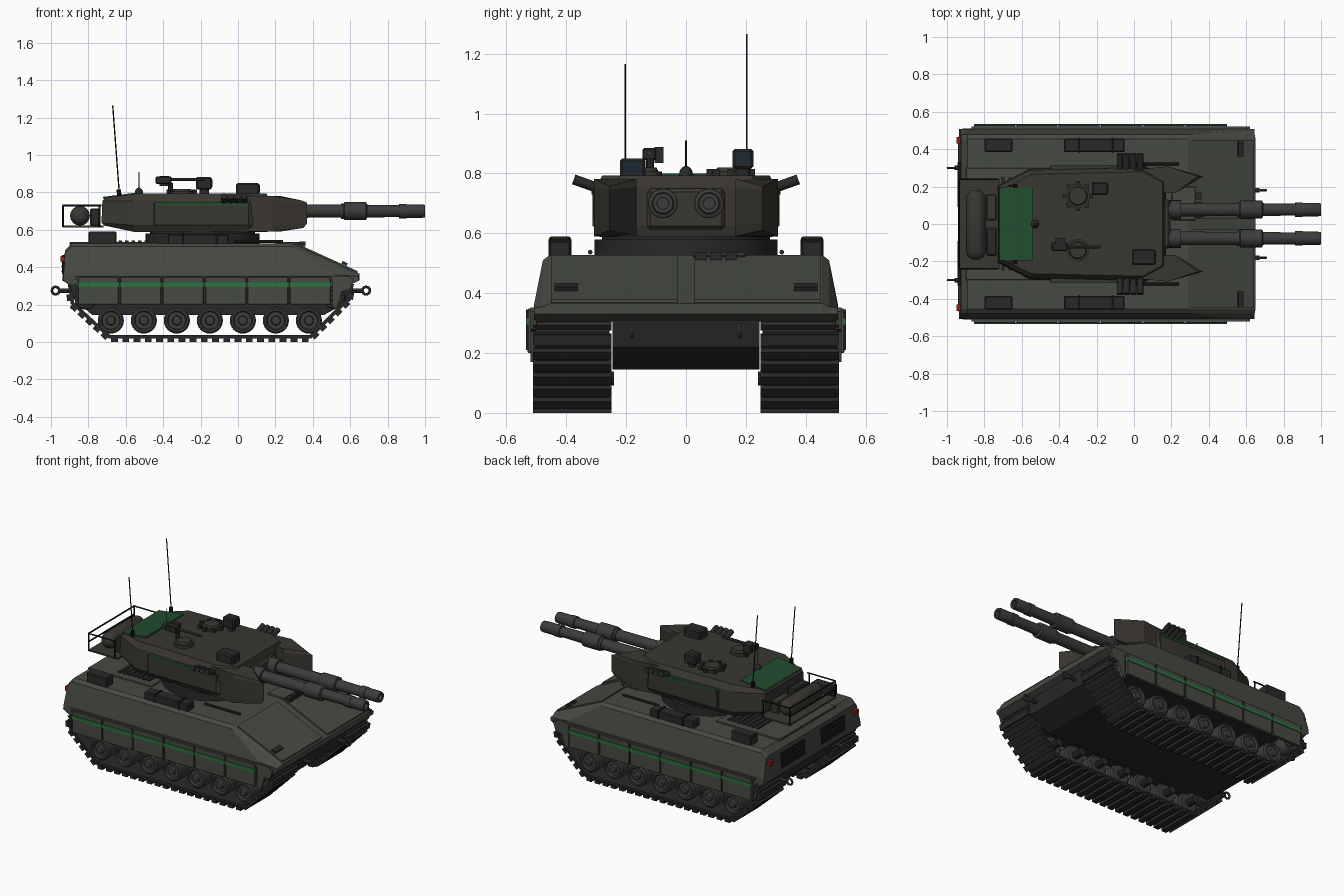
import bpy, bmesh, math
from mathutils import Vector, Matrix

if "Cube" in bpy.data.objects:
    bpy.data.objects.remove(bpy.data.objects["Cube"])


def mat(name, rgb):
    m = bpy.data.materials.new(name)
    m.diffuse_color = (*rgb, 1)
    m.use_nodes = True
    m.node_tree.nodes["Principled BSDF"].inputs["Base Color"].default_value = m.diffuse_color
    return m


HULL = mat("hull_paint", (0.062, 0.067, 0.056))
TURRET = mat("turret_paint", (0.042, 0.038, 0.031))
DARK = mat("dark_metal", (0.022, 0.022, 0.021))
STEEL = mat("gun_steel", (0.045, 0.045, 0.042))
BLACK = mat("black", (0.006, 0.006, 0.006))
GREEN = mat("green_panel", (0.016, 0.075, 0.027))
STRIPE = mat("green_stripe", (0.024, 0.16, 0.048))
RED = mat("red_lamp", (0.3, 0.01, 0.01))
GLASS = mat("glass", (0.012, 0.022, 0.03))


def finish(name, bm, m, smooth=False):
    bmesh.ops.recalc_face_normals(bm, faces=bm.faces)
    me = bpy.data.meshes.new(name)
    bm.to_mesh(me)
    bm.free()
    me.materials.append(m)
    if smooth:
        me.shade_smooth()
        me.set_sharp_from_angle(angle=math.radians(35))
    ob = bpy.data.objects.new(name, me)
    bpy.context.collection.objects.link(ob)
    return ob


def loft(name, rings, m, smooth=False):
    """Join equal-length rings of points and cap both ends."""
    bm = bmesh.new()
    vs = [[bm.verts.new(p) for p in r] for r in rings]
    n = len(rings[0])
    for a, b in zip(vs, vs[1:]):
        for i in range(n):
            bm.faces.new((a[i], a[(i + 1) % n], b[(i + 1) % n], b[i]))
    bm.faces.new(vs[0])
    bm.faces.new(vs[-1])
    return finish(name, bm, m, smooth)


def prism(name, pts, y0, y1, m):
    return loft(name, [[(x, y, z) for x, z in pts] for y in (y0, y1)], m)


def box(name, lo, hi, m, bevel=0.0, rot=None):
    lo, hi = Vector(lo), Vector(hi)
    bm = bmesh.new()
    bmesh.ops.create_cube(bm, size=1)
    bmesh.ops.scale(bm, vec=hi - lo, verts=bm.verts)
    if bevel:
        bmesh.ops.bevel(bm, geom=bm.edges[:], offset=bevel, segments=1, affect='EDGES')
    if rot:
        bmesh.ops.rotate(bm, matrix=Matrix.Rotation(rot[1], 3, rot[0]), verts=bm.verts)
    bmesh.ops.translate(bm, vec=(lo + hi) / 2, verts=bm.verts)
    return finish(name, bm, m)


def lathe(name, origin, axis, prof, m, n=20):
    """Revolve (distance, radius) pairs about an axis."""
    q = Vector((0, 0, 1)).rotation_difference(Vector(axis).normalized())
    o = Vector(origin)
    rings = [[o + q @ Vector((r * math.cos(2 * math.pi * i / n), r * math.sin(2 * math.pi * i / n), t))
              for i in range(n)] for t, r in prof]
    return loft(name, rings, m, True)


def rod(name, a, b, r, m, n=8, r2=None):
    d = Vector(b) - Vector(a)
    return lathe(name, a, d, [(0, r), (d.length, r2 or r)], m, n)


# Upper hull: side profile lofted across the width, with sloped sides
mid = [(-.94, .33), (-.925, .49), (-.89, .528), (.29, .528), (.65, .365), (.65, .33), (.6, .305), (-.9, .305)]
edge = [(-.935, .33), (-.925, .475), (-.89, .51), (.29, .51), (.645, .355), (.645, .33), (.6, .305), (-.9, .305)]
side = [(-.935, .33), (-.932, .355), (-.91, .36), (.52, .36), (.645, .35), (.645, .33), (.6, .305), (-.9, .305)]
loft("upper_hull", [[(x, y, z) for x, z in p] for y, p in
     ((-.508, side), (-.478, edge), (-.455, mid), (.455, mid), (.478, edge), (.508, side))], HULL)
prism("lower_hull", [(-.91, .31), (-.9, .25), (-.78, .145), (.46, .145), (.6, .22), (.62, .31)], -.245, .245, DARK)
for s in (-1, 1):
    # Glacis plates, lying on the front slope
    a, b = sorted((s * .028, s * .45))
    prism("glacis_plate", [(.31, .519), (.31, .528), (.64, .379), (.64, .369)], a, b, HULL)
    a, b = sorted((s * .36, s * .44))
    box("headlight", (.555, a, .413), (.585, b, .428), DARK, rot=('Y', .43))

# Track outline shared by both sides
LOOP = [(-.69, .018), (.39, .018), (.595, .223), (.605, .27), (.56, .31), (-.85, .31), (-.9, .27), (-.895, .205)]


def track(s):
    n = len(LOOP)
    cen = Vector((-.15, .17))
    inner = []
    for i in range(n):
        p, a, b = (Vector(LOOP[k % n]) for k in (i, i - 1, i + 1))
        d = ((p - a).normalized() + (b - p).normalized()).normalized()
        inner.append(p + Vector((-d.y, d.x)) * .02)
    bm = bmesh.new()
    vs = [[bm.verts.new((p[0], s * y, p[1])) for p in ring]
          for y, ring in ((.255, LOOP), (.505, LOOP), (.505, inner), (.255, inner))]
    for k in range(4):
        for i in range(n):
            j = (i + 1) % n
            bm.faces.new((vs[k][i], vs[k][j], vs[(k + 1) % 4][j], vs[(k + 1) % 4][i]))
    finish("track_band", bm, DARK)
    # Raised pads along the visible run
    bm = bmesh.new()
    for i in range(n):
        a, b = Vector(LOOP[i]), Vector(LOOP[(i + 1) % n])
        if i == 4:
            continue
        L = (b - a).length
        k = max(1, round(L / .06))
        ang = math.atan2(b.y - a.y, b.x - a.x)
        for j in range(k):
            p = a.lerp(b, (j + .5) / k)
            out = Vector((b.y - a.y, a.x - b.x)).normalized()
            p = p + out * .007
            M = (Matrix.Translation((p.x, s * .38, p.y)) @ Matrix.Rotation(-ang, 4, 'Y')
                 @ Matrix.Diagonal((.036, .262, .022, 1)))
            bmesh.ops.create_cube(bm, size=1, matrix=M)
    finish("track_pads", bm, DARK)


WHEEL = [(0, .06), (.01, .07), (.075, .07), (.075, .035), (.105, .035), (.105, .07), (.17, .07),
         (.18, .062), (.18, .052), (.168, .046), (.168, .026), (.186, .022), (.188, .01)]
for s in (-1, 1):
    track(s)
    # Road wheels, idler and sprocket
    for i in range(7):
        lathe("road_wheel", (-.68 + i * .1765, s * .305, .115), (0, s, 0), WHEEL, STEEL, 24)
        rod("axle_arm", (-.68 + i * .1765, s * .24, .115), (-.68 + i * .1765, s * .31, .115), .025, DARK, 10)
    for x, z, nm in ((.515, .235, "idler_wheel"), (-.815, .232, "drive_sprocket")):
        lathe(nm, (x, s * .305, z), (0, s, 0), [(t, r * .85) for t, r in WHEEL], STEEL, 16)
    # Skirt panels with stripe and joints
    for i in range(6):
        x0 = -.86 + i * .2267
        a, b = sorted((s * .508, s * .53))
        box("skirt_panel", (x0 + .004, a, .2), (x0 + .2227, b, .348), HULL, .004)
        a, b = sorted((s * .526, s * .535))
        box("skirt_stripe", (x0 + .004, a, .293), (x0 + .2227, b, .317), STRIPE)
        if i:
            box("skirt_joint", (x0 - .005, a, .21), (x0 + .005, b, .345), DARK)
    a, b = sorted((s * .5, s * .52))
    box("skirt_rail", (-.87, a, .335), (.595, b, .352), HULL)
    prism("front_mudflap", [(.505, .34), (.62, .34), (.6, .28), (.555, .27), (.525, .17), (.505, .2)], a, b, HULL)
    # Deck boxes and tool rod
    a, b = sorted((s * .385, s * .457))
    box("deck_box", (-.8, a, .52), (-.65, b, .59), DARK, .006)
    box("deck_bin", (-.375, a, .52), (-.05, b, .575), DARK, .006)
    for x in (-.3, -.12):
        box("bin_strap", (x, a - .002, .525), (x + .012, b + .002, .579), BLACK)
    rod("tool_rod", (-.02, s * .32, .537), (.24, s * .32, .537), .008, DARK)
    # Towing eyes
    for x, y, d in ((.61, .18, 1), (-.9, .3, -1)):
        rod("tow_pin", (x, s * y, .275), (x + d * .06, s * y, .275), .012, STEEL)
        bpy.ops.mesh.primitive_torus_add(location=(x + d * .075, s * y, .275), rotation=(math.pi / 2, 0, 0),
                                         major_radius=.02, minor_radius=.007, major_segments=16, minor_segments=6)
        bpy.context.object.name = "tow_eye"
        bpy.context.object.data.materials.append(STEEL)
    # Rear lamps and exhaust grilles
    a, b = sorted((s * .43, s * .465))
    box("tail_lamp", (-.95, a, .43), (-.925, b, .46), RED)
    a, b = sorted((s * .09, s * .33))
    box("rear_grille", (-.941, a, .365), (-.925, b, .465), BLACK)
    for i in range(4):
        box("grille_slat", (-.945, a, .375 + i * .025), (-.93, b, .383 + i * .025), DARK)

# Engine deck, slats and driver's hatch
box("engine_deck", (-.9, -.3, .52), (-.43, .3, .535), HULL, .004)
for i in range(7):
    box("deck_slat", (-.71 + i * .035, -.25, .53), (-.69 + i * .035, .25, .542), DARK)
box("driver_hatch", (.2, .02, .52), (.33, .2, .536), HULL, .005)
for y in (.05, .1, .15):
    box("driver_periscope", (.33, y - .018, .51), (.36, y + .018, .537), DARK)

# Turret: stacked outlines, roof and floor falling towards the rear
lathe("turret_ring", (-.19, 0, .52), (0, 0, 1), [(0, .305), (.06, .305), (.06, .28), (.1, .28)], DARK, 32)
HALF = [(-.73, .205), (-.56, .295), (.06, .31), (.17, .245)]
OUT = HALF + [(x, -y) for x, y in reversed(HALF)]
rings = []
for k, z, rear in ((.93, .588, .035), (1, .625, .012), (.975, .755, 0), (.9, .793, -.022)):
    rings.append([(-.25 + (x + .25) * (1 - (1 - k) * .4), y * k, z + (rear if x < -.7 else 0)) for x, y in OUT])
loft("turret_shell", rings, TURRET)
for s in (-1, 1):
    cheek = [(.0, .29), (.18, .308), (.37, .255), (.22, .165), (.1, .165)]
    loft("turret_cheek", [[(x - dx * (x > .3), s * y, z + (zf if x > .3 else 0)) for x, y in cheek]
         for z, dx, zf in ((.59, .02, .02), (.625, 0, .01), (.755, 0, -.01), (.782, .03, -.025))], TURRET)
    a, b = sorted((s * .29, s * .313))
    box("side_armour", (-.45, a, .622), (.06, b, .745), TURRET, .004)
    a, b = sorted((s * .28, s * .316))
    box("turret_stripe", (-.44, a, .73), (.05, b, .745), GREEN)
    # Smoke launcher tubes
    for i in range(4):
        x = -.075 + i * .036
        rod("smoke_tube", (x, s * .285, .748), (x, s * .375, .78), .017, DARK, 12)
    # Twin guns
    lathe("gun_barrel", (0, s * .077, .70), (1, 0, 0),
          [(.1, .05), (.25, .05), (.25, .036), (.55, .035), (.55, .041), (.565, .041), (.57, .048), (.685, .048),
           (.69, .034), (.86, .032), (.86, .039), (.9, .039), (.9, .036), (.985, .036), (1, .033), (1, .02),
           (.93, .019)], STEEL, 24)
box("gun_mantlet", (.1, -.13, .612), (.195, .13, .75), TURRET, .012)
prism("roof_panel", [(-.722, .768), (-.72, .777), (-.69, .78), (-.54, .799), (-.54, .785)], -.195, .195, GREEN)

# Roof hatches with periscopes
for y, r, n in ((.15, .065, 8), (-.14, .06, 0)):
    lathe("roof_hatch", (-.3, y, .785), (0, 0, 1), [(0, r), (.022, r), (.022, r * .8), (.034, r * .7)], TURRET, 24)
    for i in range(n):
        a = i * math.tau / n
        x0, y0 = -.3 + .07 * math.cos(a), y + .07 * math.sin(a)
        box("hatch_periscope", (x0 - .011, y0 - .011, .785), (x0 + .011, y0 + .011, .815), DARK)
# Sights
box("panoramic_sight", (-.225, .155, .815), (-.14, .225, .882), DARK, .008)
rod("sight_post", (-.18, .19, .78), (-.18, .19, .82), .025, DARK, 16)
box("sight_window", (-.142, .165, .83), (-.137, .215, .87), GLASS)
box("gunner_sight", (-.01, -.22, .785), (.115, -.135, .85), DARK, .008)
box("sight_window", (.113, -.21, .8), (.118, -.145, .84), GLASS)
# Roof machine gun
rod("gun_mount", (-.36, -.12, .78), (-.36, -.12, .85), .013, DARK)
box("gun_receiver", (-.44, -.145, .845), (-.355, -.1, .885), DARK, .005)
box("ammo_box", (-.42, -.105, .835), (-.37, -.075, .888), DARK)
rod("machine_gun_barrel", (-.36, -.122, .868), (-.18, -.122, .868), .008, STEEL)
# Aerials
for s, top in ((1, 1.265), (-1, 1.165)):
    rod("aerial_base", (-.635, s * .203, .77), (-.637, s * .203, .815), .012, BLACK)
    rod("aerial", (-.635, s * .203, .8), (-.635 - (top - .8) * .075, s * .203, top), .0035, BLACK, 6)
lathe("sensor_dome", (-.53, 0, .785), (0, 0, 1), [(0, .022), (.02, .022), (.032, .016), (.04, .005)], DARK, 16)
rod("sensor_mast", (-.53, 0, .82), (-.53, 0, .91), .003, BLACK, 6)

# Rear stowage basket
box("basket_floor", (-.935, -.24, .612), (-.72, .24, .622), TURRET)
R = .005
for z in (.675, .73):
    rod("basket_rear_rail", (-.935, -.24, z), (-.935, .24, z), R, BLACK, 6)
    for s in (-1, 1):
        if z > .7:
            rod("basket_side_rail", (-.935, s * .24, z), (-.73, s * .24, z), R, BLACK, 6)
for s in (-1, 1):
    for x in (-.935, -.74):
        rod("basket_post", (x, s * .24, .615), (x, s * .24, .73), R, BLACK, 6)
lathe("bedroll", (-.845, -.19, .675), (0, 1, 0),
      [(0, .02), (.015, .042), (.04, .053), (.33, .053), (.355, .042), (.37, .02)], TURRET, 16)
box("stowage_box", (-.79, -.17, .62), (-.735, -.02, .715), DARK, .006)
box("stowage_box", (-.79, .02, .62), (-.735, .16, .7), TURRET, .006)
